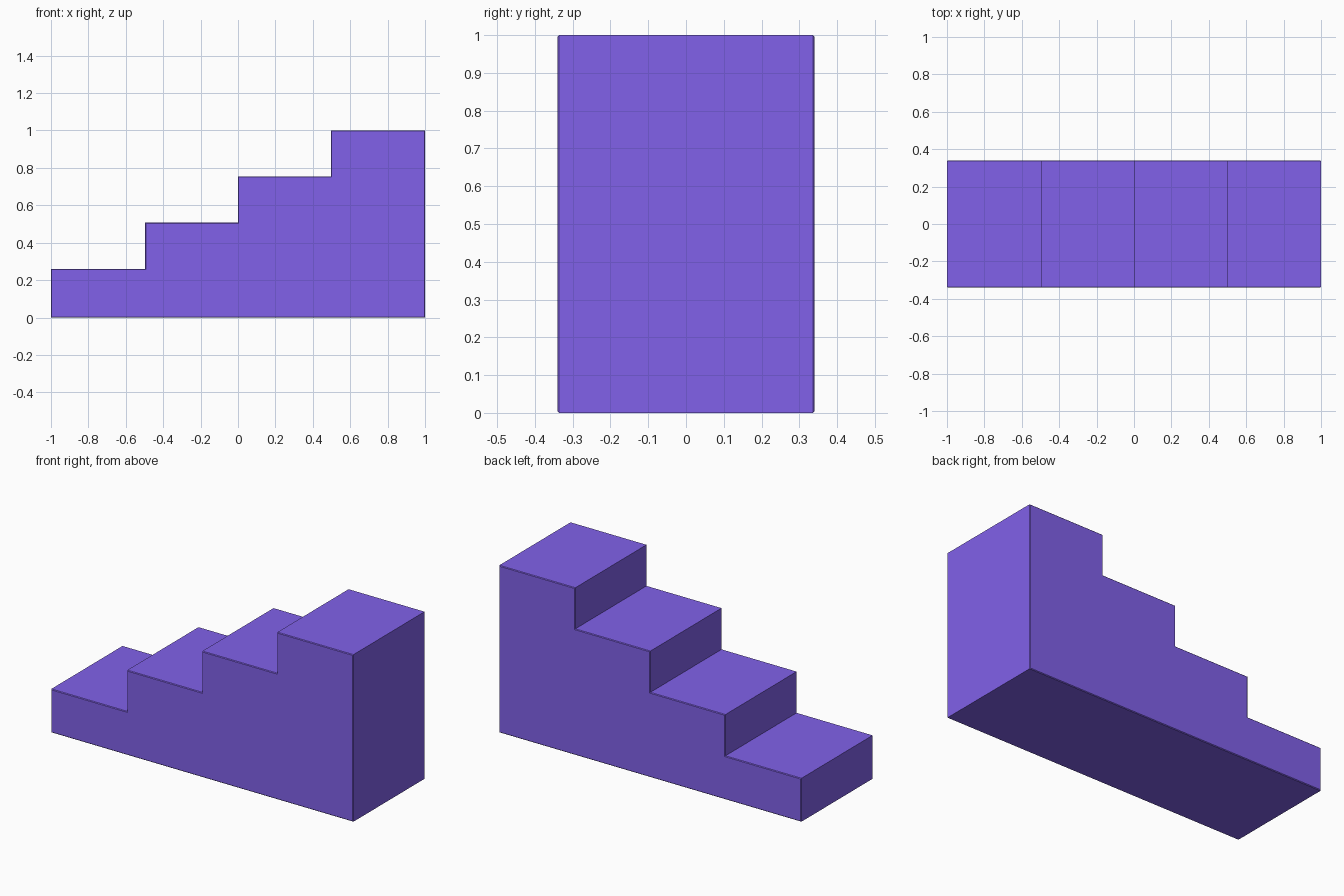
import bpy, bmesh

if "Cube" in bpy.data.objects:
    bpy.data.objects.remove(bpy.data.objects["Cube"])

STEPS = 4
HALF_WIDTH = 0.34
HEIGHTS = [0.26, 0.507, 0.754, 1.0]
EDGES_X = [-1.0, -0.497, 0.0, 0.497, 1.0]

# Stepped side profile
profile = [(-1.0, 0.0)]
for i in range(STEPS):
    profile += [(EDGES_X[i], HEIGHTS[i]), (EDGES_X[i + 1], HEIGHTS[i])]
profile.append((1.0, 0.0))

# Extrude the profile across the width
bm = bmesh.new()
side = bm.faces.new([bm.verts.new((x, -HALF_WIDTH, z)) for x, z in profile])
ext = bmesh.ops.extrude_face_region(bm, geom=[side], use_keep_orig=True)
verts = [g for g in ext["geom"] if isinstance(g, bmesh.types.BMVert)]
bmesh.ops.translate(bm, verts=verts, vec=(0, 2 * HALF_WIDTH, 0))
bmesh.ops.recalc_face_normals(bm, faces=bm.faces)

# Tiny chamfer round both side outlines
rim = [e for e in bm.edges if abs(e.verts[0].co.y - e.verts[1].co.y) < 1e-5]
bmesh.ops.bevel(bm, geom=rim, offset=0.004, offset_type='OFFSET',
                segments=1, profile=0.5, affect='EDGES')
bmesh.ops.recalc_face_normals(bm, faces=bm.faces)

mesh = bpy.data.meshes.new("staircase")
bm.to_mesh(mesh)
bm.free()
stairs = bpy.data.objects.new("staircase", mesh)
bpy.context.collection.objects.link(stairs)

# Purple finish
mat = bpy.data.materials.new("purple")
mat.diffuse_color = (0.22, 0.12, 0.82, 1.0)
mat.use_nodes = True
mat.node_tree.nodes["Principled BSDF"].inputs["Base Color"].default_value = mat.diffuse_color
mesh.materials.append(mat)
